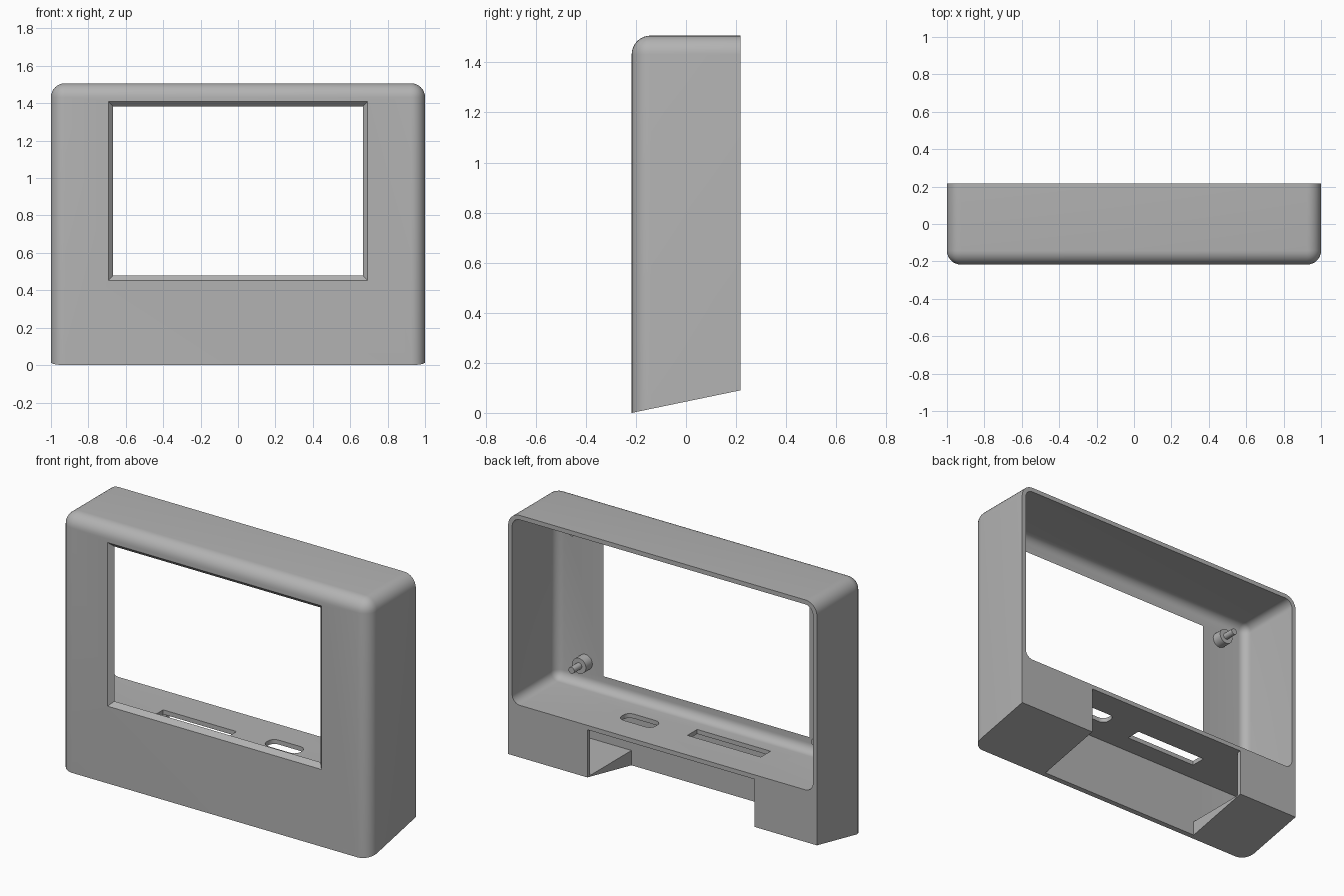
import bpy, bmesh
from mathutils import Vector

if "Cube" in bpy.data.objects:
    bpy.data.objects.remove(bpy.data.objects["Cube"], do_unlink=True)

grey = bpy.data.materials.new("matte_grey")
grey.use_nodes = True
grey.diffuse_color = (0.45, 0.45, 0.45, 1)
grey.node_tree.nodes["Principled BSDF"].inputs["Base Color"].default_value = grey.diffuse_color

DEPTH = 0.217            # half depth of the case
TOP = 1.507
WALL = 0.026
INNER = 1 - WALL         # half width of the hollow
FRONT = WALL - DEPTH     # inside of the front panel
FLOOR = 0.395            # top of the shelf


def make_object(name, bm):
    bmesh.ops.recalc_face_normals(bm, faces=bm.faces[:])
    mesh = bpy.data.meshes.new(name)
    bm.to_mesh(mesh)
    bm.free()
    mesh.materials.append(grey)
    obj = bpy.data.objects.new(name, mesh)
    bpy.context.collection.objects.link(obj)
    return obj


def box_mesh(low, high, radius=0, rounded=None):
    """Box between two corners; edges whose signed middle passes the rule are rounded."""
    low, high = Vector(low), Vector(high)
    bm = bmesh.new()
    bmesh.ops.create_cube(bm, size=2)
    if radius:
        picked = [e for e in bm.edges if rounded((e.verts[0].co + e.verts[1].co) / 2)]
    for v in bm.verts:
        v.co = Vector([(h if c > 0 else l) for c, l, h in zip(v.co, low, high)])
    if radius:
        bmesh.ops.bevel(bm, geom=picked, offset=radius, offset_type='OFFSET',
                        segments=8, profile=0.5, affect='EDGES', clamp_overlap=True)
    return bm


def cut(target, cutter):
    cutter.hide_render = True
    mod = target.modifiers.new("cut", 'BOOLEAN')
    mod.operation = 'DIFFERENCE'
    mod.solver = 'EXACT'
    mod.object = cutter
    bpy.context.view_layer.objects.active = target
    bpy.ops.object.modifier_apply(modifier=mod.name)
    bpy.data.objects.remove(cutter, do_unlink=True)


def smooth(obj):
    bpy.ops.object.select_all(action='DESELECT')
    obj.select_set(True)
    bpy.context.view_layer.objects.active = obj
    bpy.ops.object.shade_smooth_by_angle(angle=0.5)


# Case: rounded front and top corners, slanted underside
bm = box_mesh((-1, -DEPTH, -0.3), (1, DEPTH, TOP), 0.075,
              lambda m: m.z > -0.5 and (m.y < -0.5 or (abs(m.y) < 0.5 and m.z > 0.5)))
bmesh.ops.bisect_plane(bm, geom=bm.verts[:] + bm.edges[:] + bm.faces[:],
                       plane_co=(0, -DEPTH, 0), plane_no=(0, -0.09, 2 * DEPTH),
                       clear_inner=True)
bmesh.ops.holes_fill(bm, edges=[e for e in bm.edges if e.is_boundary], sides=0)
case = make_object("case", bm)

# Main hollow, open at the back
cut(case, make_object("main_hollow", box_mesh(
    (-INNER, FRONT, FLOOR), (INNER, DEPTH + 0.1, TOP - WALL), 0.05, lambda m: m.y < 0.5)))

# Base hollow below the shelf, and the cable notch through its back and underside
cut(case, make_object("base_hollow", box_mesh(
    (-INNER, FRONT, 0.092), (INNER, -FRONT, FLOOR - WALL), 0.05,
    lambda m: m.y < -0.5 and abs(m.z) < 0.5)))
cut(case, make_object("cable_notch", box_mesh(
    (-0.597, FRONT, -0.3), (0.487, DEPTH + 0.1, FLOOR - WALL))))

# Screen opening with chamfered edges, widening to the front
bm = box_mesh((-0.667, FRONT - 2 * WALL, 0.478), (0.667, FRONT + WALL, 1.384))
for v in bm.verts:
    grow = FRONT - v.co.y
    v.co.x += grow if v.co.x > 0 else -grow
    v.co.z += grow if v.co.z > 1 else -grow
cut(case, make_object("screen_opening", bm))

# Cable holes through the shelf
cut(case, make_object("round_port", box_mesh(
    (0.185, -0.04, 0.3), (0.405, 0.055, 0.45), 0.04, lambda m: abs(m.z) < 0.5)))
cut(case, make_object("long_slot", box_mesh(
    (-0.495, -0.075, 0.3), (-0.02, 0.015, 0.45))))
smooth(case)

# Mounting pegs: a thick collar with a thin pin
for side, x in (("left", 0.785), ("right", -0.785)):
    for level, z in (("lower", 0.53), ("upper", 1.335)):
        for part, radius, length in (("collar", 0.045, 0.065), ("pin", 0.019, 0.135)):
            bm = bmesh.new()
            bmesh.ops.create_cone(bm, cap_ends=True, segments=24, radius1=radius,
                                  radius2=radius, depth=length)
            peg = make_object(f"{level}_{side}_peg_{part}", bm)
            peg.rotation_euler.x = 1.5708
            peg.location = (x, FRONT + length / 2 - 0.005, z)
            smooth(peg)
